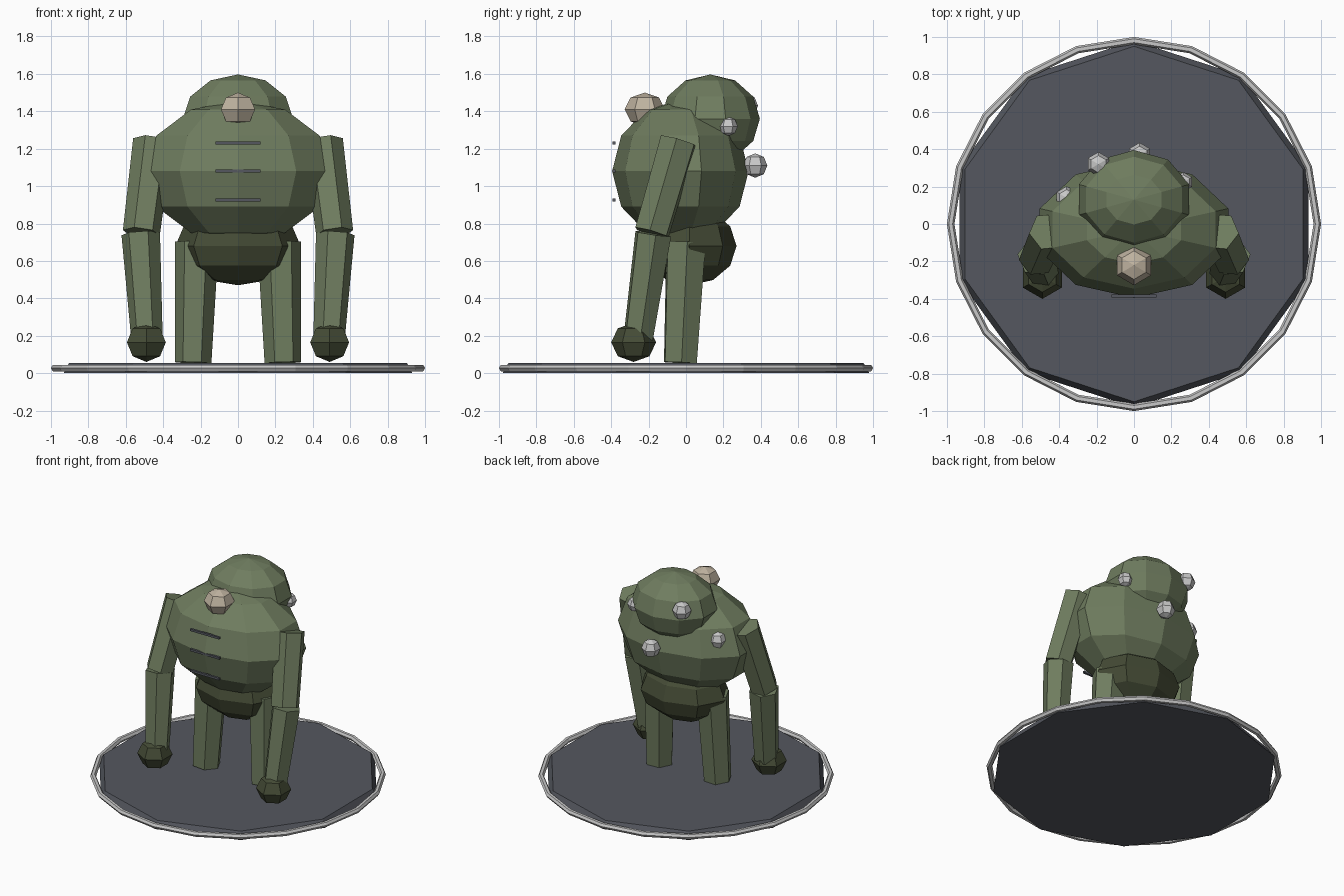
import bpy, bmesh, math
from mathutils import Vector, Matrix

if "Cube" in bpy.data.objects:
    bpy.data.objects.remove(bpy.data.objects["Cube"])


def material(name, rgb):
    m = bpy.data.materials.new(name)
    m.diffuse_color = (*rgb, 1)
    m.use_nodes = True
    m.node_tree.nodes["Principled BSDF"].inputs["Base Color"].default_value = m.diffuse_color
    return m


GREEN = material("moss_green", (0.16, 0.205, 0.115))
DARK = material("dark_green", (0.058, 0.07, 0.036))
SLATE = material("slate_grey", (0.09, 0.097, 0.115))
SILVER = material("pale_grey", (0.58, 0.58, 0.58))
BEIGE = material("bone_beige", (0.52, 0.45, 0.35))


def finish(name, bm, mat):
    bmesh.ops.recalc_face_normals(bm, faces=bm.faces)
    me = bpy.data.meshes.new(name)
    bm.to_mesh(me)
    bm.free()
    me.materials.append(mat)
    ob = bpy.data.objects.new(name, me)
    bpy.context.collection.objects.link(ob)
    return ob


def ball(name, centre, radii, mat, segs=6, rings=4):
    bm = bmesh.new()
    bmesh.ops.create_uvsphere(
        bm, u_segments=segs, v_segments=rings, radius=1,
        matrix=Matrix.Translation(centre) @ Matrix.Diagonal((*radii, 1)))
    return finish(name, bm, mat)


def limb(name, a, b, ra, rb, mat, sides=6):
    """Tapered prism from point a to point b."""
    a, b = Vector(a), Vector(b)
    d = b - a
    bm = bmesh.new()
    rot = d.to_track_quat('Z', 'Y').to_matrix().to_4x4()
    bmesh.ops.create_cone(
        bm, cap_ends=True, segments=sides, radius1=ra, radius2=rb,
        depth=d.length, matrix=Matrix.Translation((a + b) / 2) @ rot)
    return finish(name, bm, mat)


# Base disc with sloped rim
bm = bmesh.new()
bmesh.ops.create_cone(bm, cap_ends=True, segments=10, radius1=0.98, radius2=0.95,
                      depth=0.053, matrix=Matrix.Translation((0, 0, 0.0265)))
finish("base_disc", bm, SLATE)

# Ring around the base
bpy.ops.mesh.primitive_torus_add(major_segments=20, minor_segments=6,
                                 major_radius=0.98, minor_radius=0.02,
                                 location=(0, 0, 0.027))
ring = bpy.context.object
ring.name = "base_ring"
ring.data.materials.append(SILVER)

# Body masses
ball("torso", (0, -0.03, 1.08), (0.53, 0.365, 0.38), GREEN, 10, 6)
ball("pelvis", (0, 0.02, 0.68), (0.335, 0.25, 0.21), DARK, 8, 6)
ball("back_hump", (0, 0.13, 1.36), (0.31, 0.265, 0.237), GREEN, 10, 6)
ball("small_head", (0, -0.22, 1.41), (0.105, 0.108, 0.09), BEIGE)

# Limbs, mirrored left and right
for side, s in (("left", -1), ("right", 1)):
    limb(side + "_leg", (s * 0.22, 0, 0.70), (s * 0.24, -0.03, 0.056),
         0.117, 0.098, GREEN)
    limb(side + "_upper_arm", (s * 0.455, -0.04, 1.24), (s * 0.517, -0.183, 0.75),
         0.107, 0.1, GREEN)
    limb(side + "_forearm", (s * 0.52, -0.175, 0.745), (s * 0.487, -0.255, 0.19),
         0.104, 0.085, GREEN)
    ball(side + "_fist", (s * 0.49, -0.28, 0.165), (0.12, 0.12, 0.105), DARK)

# Pale growths on the back
growths = [((0.03, 0.37, 1.11), 0.065), ((-0.19, 0.32, 1.43), 0.065),
           ((-0.36, 0.14, 1.19), 0.062), ((0.265, 0.225, 1.32), 0.052)]
for i, (c, r) in enumerate(growths):
    ball(f"back_growth_{i + 1}", c, (r, r, r), SILVER)

# Chest bars
for i, z in enumerate((1.23, 1.08, 0.925)):
    bm = bmesh.new()
    bmesh.ops.create_cube(bm, size=1, matrix=Matrix.Translation((0, -0.386, z))
                          @ Matrix.Diagonal((0.24, 0.016, 0.016, 1)))
    finish(f"chest_bar_{i + 1}", bm, SLATE)
